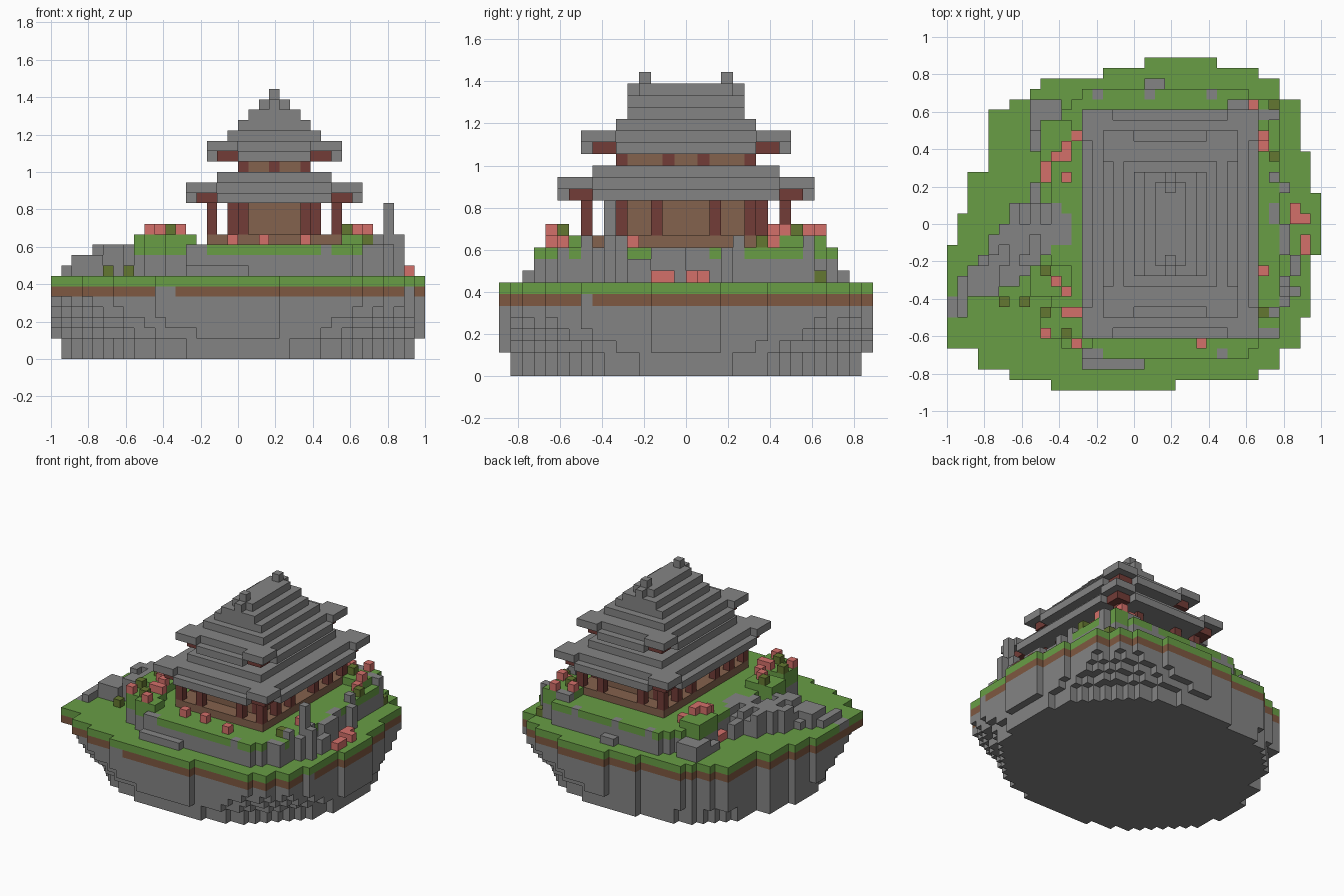
import bpy
import bmesh
import random
from mathutils import Vector

random.seed(7)
UNIT = 1 / 18

if "Cube" in bpy.data.objects:
    bpy.data.objects.remove(bpy.data.objects["Cube"])


def linear(value):
    value /= 255
    return value / 12.92 if value < 0.04 else ((value + 0.055) / 1.055) ** 2.4


# Flat colours
PALETTE = {
    "stone_grey": (132, 132, 132),
    "grass_green": (104, 157, 69),
    "soil_brown": (126, 88, 65),
    "wall_brown": (132, 98, 77),
    "timber_red": (114, 60, 55),
    "blossom_pink": (212, 112, 106),
    "leaf_olive": (100, 119, 49),
}
materials = {}
for title, rgb in PALETTE.items():
    mat = bpy.data.materials.new(title)
    mat.use_nodes = True
    colour = [linear(c) for c in rgb] + [1]
    mat.diffuse_color = colour
    mat.node_tree.nodes["Principled BSDF"].inputs["Base Color"].default_value = colour
    materials[title] = mat

STONE, GRASS, SOIL, WALL, TIMBER, BLOSSOM, LEAF = PALETTE
cells = {}  # block position -> (part, colour); later blocks replace earlier ones


def block(part, colour, xs, ys, zs):
    for x in range(*xs):
        for y in range(*ys):
            for z in range(*zs):
                cells[x, y, z] = (part, colour)


def single(part, colour, x, y, z, height=1):
    block(part, colour, (x, x + 1), (y, y + 1), (z, z + height))


def surface(x, y):
    z = 8
    while (x, y, z) in cells:
        z += 1
    return z


# Island: outline by row (lowest y of each band, x range), rounding in towards the base
BANDS = [(15, 1, 8), (14, -3, 12), (13, -9, 14), (12, -10, 14), (11, -12, 16),
         (7, -14, 16), (5, -14, 17), (3, -16, 17), (1, -16, 18), (-2, -17, 18),
         (-3, -18, 18), (-9, -18, 17), (-12, -18, 16), (-14, -15, 14),
         (-15, -12, 12), (-16, -8, 4)]
for y in range(-16, 16):
    low, x0, x1 = next(band for band in BANDS if band[0] <= y)
    for x in range(x0, x1):
        single("grass_rim", GRASS, x, y, 7)
        single("soil_layer", SOIL, x, y, 6)
        for z in range(6):
            radius = 17.2 + 0.8 * max(0, z - 1)
            if ((x + 0.5) / radius) ** 2 + ((y + 0.5) / (radius - 2)) ** 2 < 1:
                single("island_rock", STONE, x, y, z)

# Stones showing through the soil
block("soil_stones", STONE, (-8, -6), (-16, -15), (6, 7))
block("soil_stones", STONE, (16, 17), (-9, -8), (6, 7))

# Raised terrace with a grass top
for x in range(-10, 16):
    for y in range(-14, 14):
        reach = abs((x - 2.5) / 11.5) ** 4 + abs((y + 0.5) / 13.2) ** 4
        if reach < 1:
            block("terrace_rock", STONE, (x, x + 1), (y, y + 1), (8, 10))
            stony = reach > 0.8 and random.random() < 0.1
            single("terrace_top", STONE if stony else GRASS, x, y, 10)

# Small grassy mounds at the terrace corners
for xs, ys in [((-9, -5), (-11, -8)), ((-10, -6), (-7, -4)), ((-9, -6), (6, 10)),
               ((9, 13), (8, 12)), ((-7, -4), (-12, -10))]:
    block("mound_rock", STONE, xs, ys, (8, 10))
    block("mound_grass", GRASS, xs, ys, (10, 12))

# Rocky ridge climbing from the left rim to the terrace
RIDGE = [(1, -12, -7), (0, -12, -6), (-1, -13, -6), (-2, -14, -6), (-3, -14, -8),
         (-4, -15, -9), (-5, -16, -10), (-6, -17, -11), (-7, -17, -13),
         (-8, -18, -16), (-9, -18, -16)]
for y, x0, x1 in RIDGE:
    for x in range(x0, x1):
        top = 8 if x < -17 else 9 if x < -16 else 10 if x < -14 else 11
        if top > 9:
            top -= random.random() < 0.3
        block("ridge_rock", STONE, (x, x + 1), (y, y + 1), (7, top))

# Loose boulders around the terrace foot
for xs, ys, top in [((-5, 1), (-14, -13), 9), ((7, 10), (-13, -12), 10),
                    ((1, 3), (13, 14), 9), ((9, 11), (11, 12), 12),
                    ((-10, -7), (9, 12), 10), ((-10, -8), (7, 9), 9),
                    ((-10, -9), (2, 4), 10), ((14, 15), (3, 4), 11),
                    ((13, 14), (0, 2), 11), ((14, 15), (-3, 0), 11),
                    ((15, 16), (-5, -3), 10), ((14, 15), (-7, -6), 15),
                    ((15, 16), (-7, -6), 12), ((14, 15), (-8, -7), 11),
                    ((14, 15), (-6, -5), 12), ((13, 14), (4, 5), 12),
                    ((13, 14), (-9, -8), 12), ((12, 14), (-11, -10), 11),
                    ((12, 14), (10, 11), 12)]:
    block("boulders", STONE, xs, ys, (8, top))

# House: plinth and walls
block("house_plinth", WALL, (-3, 10), (-9, 9), (11, 12))
block("lower_wall", WALL, (-1, 8), (-7, 7), (12, 15))
block("upper_wall", WALL, (0, 7), (-6, 6), (18, 19))
for x in (-1, 7):
    for y in (-7, 6):
        single("wall_posts", TIMBER, x, y, 12, 3)

# Veranda columns and upper posts
for x in (-3, 0, 6, 9):
    for y in (-9, 8):
        single("veranda_columns", TIMBER, x, y, 12, 3)
for y in (-6, -3, 2, 5):
    for x in (-3, 9):
        single("veranda_columns", TIMBER, x, y, 12, 3)
for x in (0, 3, 6):
    for y in (-6, 5):
        single("upper_posts", TIMBER, x, y, 18)
for y in (-6, -2, 1, 5):
    for x in (0, 6):
        single("upper_posts", TIMBER, x, y, 18)


def eaves(part, x0, x1, half, z):
    """Cross-shaped eave, inset sheet above, raised corners on brackets."""
    block(part, STONE, (x0 + 3, x1 - 3), (-half, half), (z, z + 1))
    block(part, STONE, (x0, x1), (3 - half, half - 3), (z, z + 1))
    block(part, STONE, (x0 + 1, x1 - 1), (1 - half, half - 1), (z + 1, z + 2))
    for xs, bx in [((x0, x0 + 3), (x0 + 1, x0 + 3)), ((x1 - 3, x1), (x1 - 3, x1 - 1))]:
        for ys, by in [((-half, 3 - half), (1 - half, 3 - half)),
                       ((half - 3, half), (half - 3, half - 1))]:
            block(part, STONE, xs, ys, (z + 1, z + 2))
            block("eave_brackets", TIMBER, bx, by, (z, z + 1))


# Two roofs, stepped gable, ridge and ridge ends
eaves("lower_roof", -5, 12, 11, 15)
block("lower_roof", STONE, (-2, 9), (-8, 8), (17, 18))
eaves("upper_roof", -3, 10, 9, 19)
for step, half in enumerate((6, 5, 5, 4)):
    block("upper_roof", STONE, (step - 1, 8 - step), (-half, half), (21 + step, 22 + step))
block("roof_ridge", STONE, (3, 4), (-5, 5), (24, 25))
for y in (-4, 3):
    single("ridge_ends", STONE, 3, y, 25)

# Blossoms and leafy tufts resting on the ground
BLOSSOMS = [(-9, -11), (-6, -12), (-7, -9), (-6, -9), (-7, -7), (-8, -6), (-9, 4),
            (-9, 5), (-8, 6), (-7, 6), (-7, 7), (-6, 8), (-7, 4), (6, -12), (12, -5),
            (12, 8), (12, 7), (11, 11), (9, 10), (15, 1), (15, 0), (16, 0), (16, -2),
            (16, -3), (-1, -11), (2, -11)]
TUFTS = [(-13, -8), (-11, -8), (-9, -9), (-7, -11), (-9, -5), (13, 6), (12, -9),
         (13, 11), (10, 9)]
for part, colour, spots in [("blossoms", BLOSSOM, BLOSSOMS), ("leaf_tufts", LEAF, TUFTS)]:
    for x, y in spots:
        single(part, colour, x, y, surface(x, y))

# Build one mesh per part, keeping only exposed faces
DIRECTIONS = [Vector(axis) * sign for axis in ((1, 0, 0), (0, 1, 0), (0, 0, 1)) for sign in (1, -1)]
half_step = Vector((0.5, 0.5, 0.5))
parts = {}
for position, (part, colour) in cells.items():
    parts.setdefault(part, []).append((position, colour))

for part, members in parts.items():
    mesh = bpy.data.meshes.new(part)
    slots = list(dict.fromkeys(colour for _, colour in members))
    for colour in slots:
        mesh.materials.append(materials[colour])
    bm = bmesh.new()
    for position, colour in members:
        corner = Vector(position)
        for normal in DIRECTIONS:
            if tuple(int(c) for c in corner + normal) in cells:
                continue
            side = Vector((normal.y, normal.z, normal.x))
            up = normal.cross(side)
            middle = corner + half_step + normal / 2
            quad = [middle + (side * a + up * b) / 2
                    for a, b in ((-1, -1), (1, -1), (1, 1), (-1, 1))]
            face = bm.faces.new([bm.verts.new(v * UNIT) for v in quad])
            face.material_index = slots.index(colour)
    bmesh.ops.remove_doubles(bm, verts=bm.verts, dist=UNIT / 100)
    bm.to_mesh(mesh)
    bm.free()
    bpy.context.collection.objects.link(bpy.data.objects.new(part, mesh))
